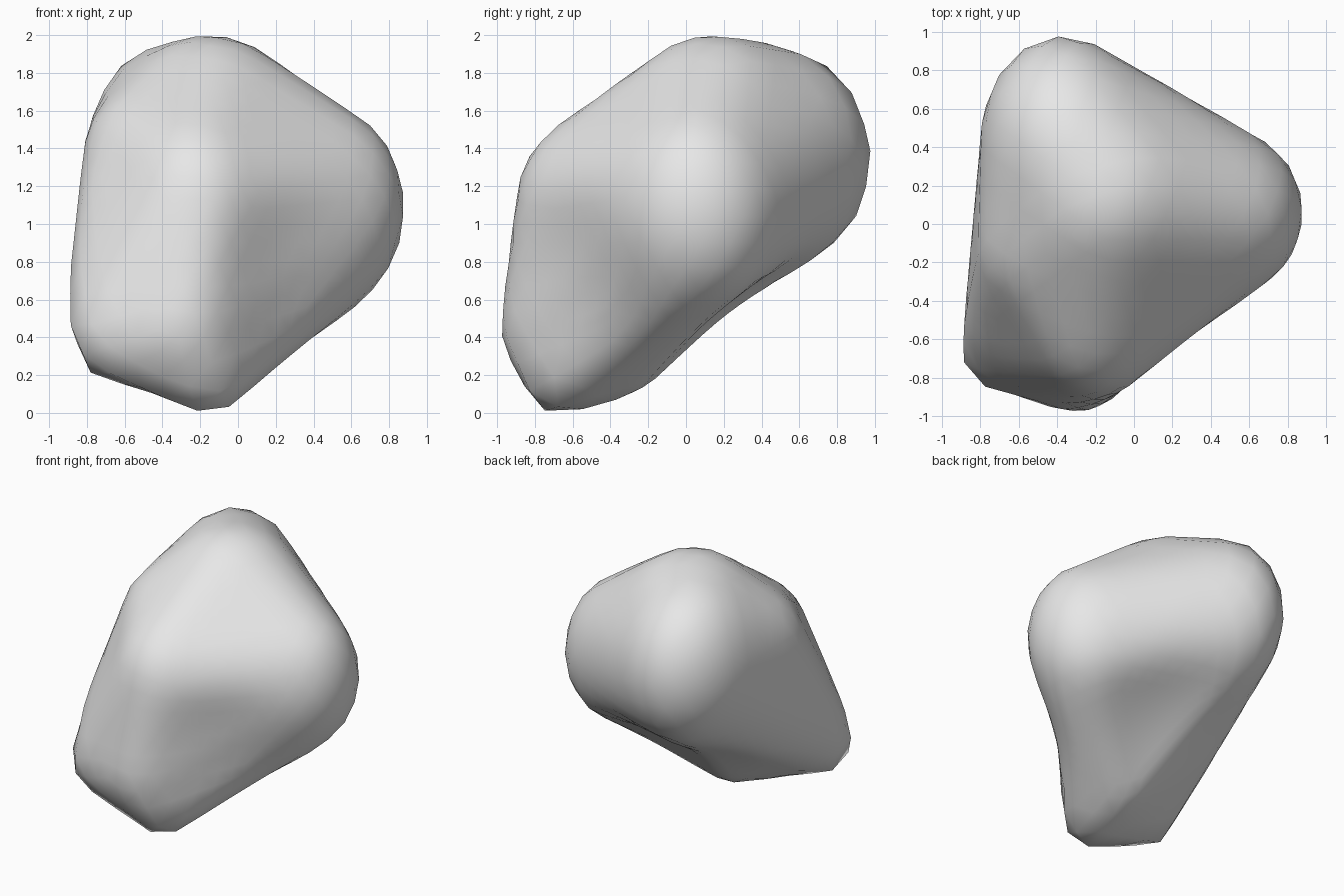
import bpy
import bmesh
from mathutils import Matrix, Vector
from mathutils.bvhtree import BVHTree

old = bpy.data.objects.get("Cube")
if old:
    bpy.data.objects.remove(old, do_unlink=True)


def make_material(name, value):
    mat = bpy.data.materials.new(name)
    mat.use_nodes = True
    colour = (value, value, value, 1)
    mat.diffuse_color = colour
    mat.node_tree.nodes["Principled BSDF"].inputs["Base Color"].default_value = colour
    return mat


def add_lobe(bm, centre, radii):
    """Add one rounded ellipsoid that helps define the bulk of the boulder."""
    matrix = Matrix.Translation(centre) @ Matrix.Diagonal((*radii, 1))
    bmesh.ops.create_icosphere(bm, subdivisions=4, radius=1, matrix=matrix)


def wrap_lobes(lobes):
    """Wrap a tight skin around all lobes and return it as a search tree."""
    bm = bmesh.new()
    for centre, radii in lobes:
        add_lobe(bm, centre, radii)
    points = [v.co.copy() for v in bm.verts]
    bm.free()
    skin = bmesh.new()
    for point in points:
        skin.verts.new(point)
    hull = bmesh.ops.convex_hull(skin, input=skin.verts[:])
    unused = [g for g in hull["geom_interior"] if isinstance(g, bmesh.types.BMVert)]
    bmesh.ops.delete(skin, geom=unused, context="VERTS")
    tree = BVHTree.FromBMesh(skin)
    skin.free()
    return tree


def press_dent(bm, centre, push, reach):
    """Press a wide, soft hollow into the surface."""
    for v in bm.verts:
        distance = (v.co - Vector(centre)).length / reach
        if distance < 1:
            v.co += Vector(push) * (1 - distance * distance) ** 2


# Main masses: crown, back, left cheek, right shoulder, front ridge and foot
LOBES = [
    ((-.15, .15, 1.5), (.5, .5, .5)),
    ((-.37, .43, 1.35), (.43, .55, .6)),
    ((-.44, -.1, 1.36), (.38, .38, .38)),
    ((.48, .06, 1.08), (.4, .43, .53)),
    ((.47, -.05, .72), (.22, .22, .22)),
    ((-.22, -.4, 1.1), (.42, .5, .51)),
    ((-.3, -.66, .47), (.32, .32, .35)),
    ((-.72, -.55, .72), (.17, .17, .17)),
    ((-.73, -.7, .42), (.16, .16, .16)),
    ((-.69, -.68, .34), (.16, .16, .16)),
    ((-.15, -.35, .25), (.17, .17, .17)),
    ((-.15, -.69, .12), (.13, .15, .135)),
]

# Shrink a ball of even triangles onto the skin
tree = wrap_lobes(LOBES)
core = Vector((-.15, -.08, .9))
rock = bmesh.new()
bmesh.ops.create_icosphere(rock, subdivisions=4, radius=1)
for vert in rock.verts:
    hit = tree.ray_cast(core, vert.co.normalized())[0]
    vert.co = hit if hit else core + vert.co

# Shallow hollows beside the front ridge and under the back
press_dent(rock, (.27, -.53, .62), (-.035, .055, 0), .65)
press_dent(rock, (-.1, .28, .56), (0, -.03, .045), .65)
bmesh.ops.recalc_face_normals(rock, faces=rock.faces[:])

# Finished boulder
mesh = bpy.data.meshes.new("boulder")
rock.to_mesh(mesh)
rock.free()
mesh.materials.append(make_material("stone grey", .8))
boulder = bpy.data.objects.new("boulder", mesh)
bpy.context.collection.objects.link(boulder)
for face in mesh.polygons:
    face.use_smooth = True
